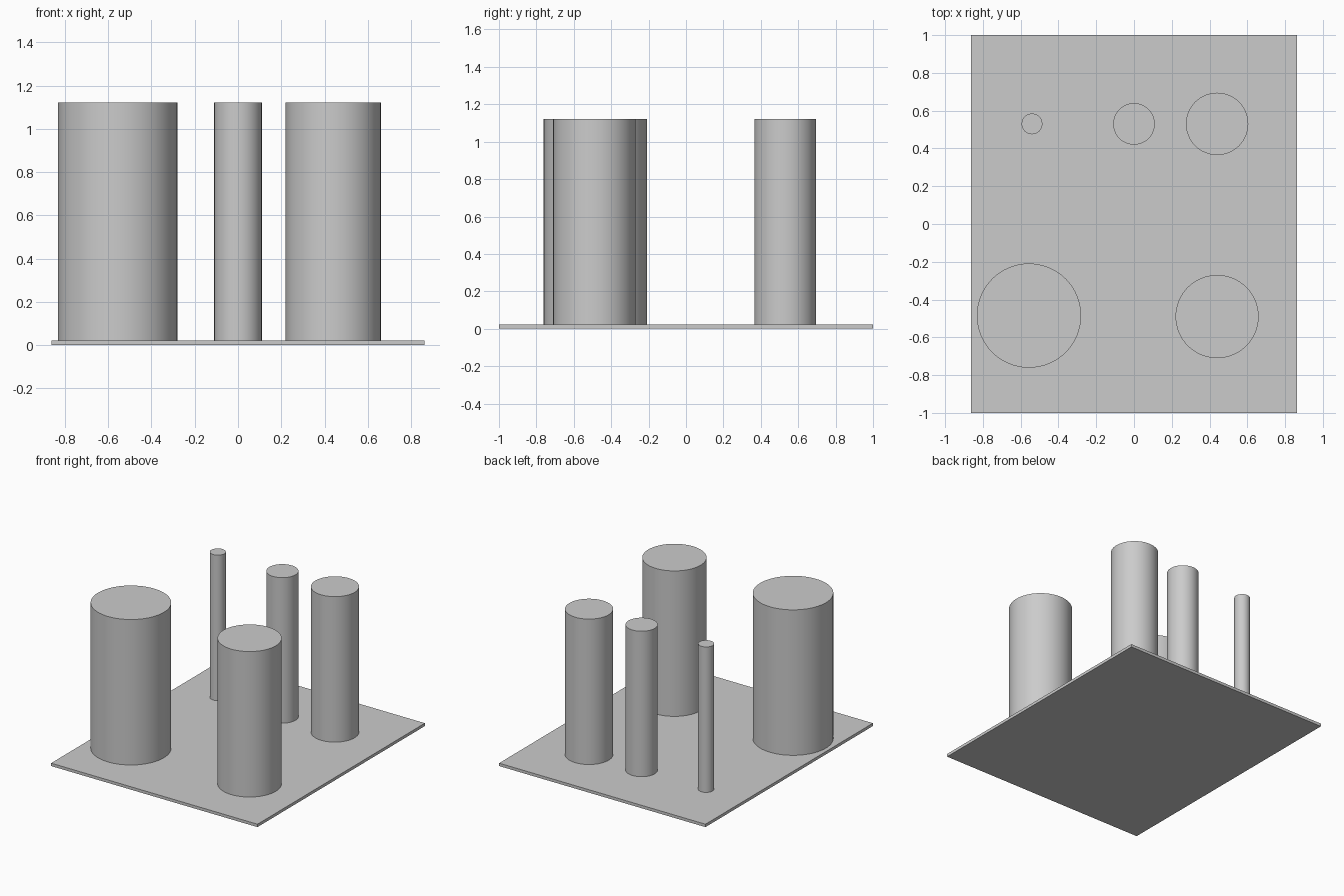
import bpy
import math

cube = bpy.data.objects.get("Cube")
if cube:
    bpy.data.objects.remove(cube, do_unlink=True)

BASE_T = 0.022
TOP = 1.122

grey = bpy.data.materials.new("plain grey")
grey.use_nodes = True
color = (0.6, 0.6, 0.6, 1.0)
grey.diffuse_color = color
grey.node_tree.nodes["Principled BSDF"].inputs["Base Color"].default_value = color


def finish(name):
    obj = bpy.context.object
    obj.name = name
    obj.data.materials.append(grey)
    return obj


# Thin rectangular base plate
bpy.ops.mesh.primitive_cube_add(size=1, location=(0, 0, BASE_T / 2))
plate = finish("base_plate")
plate.scale = (1.726, 2.0, BASE_T)
bpy.ops.object.transform_apply(location=False, rotation=False, scale=True)

# Round posts of equal height: name, x, y, radius
posts = [
    ("back_right_post", -0.54, 0.53, 0.055),
    ("back_middle_post", 0.0, 0.53, 0.11),
    ("back_left_post", 0.44, 0.53, 0.165),
    ("front_left_post", 0.44, -0.49, 0.22),
    ("front_right_post", -0.556, -0.485, 0.276),
]
for name, x, y, radius in posts:
    bpy.ops.mesh.primitive_cylinder_add(
        vertices=64, radius=radius, depth=TOP - BASE_T,
        location=(x, y, (TOP + BASE_T) / 2))
    finish(name)
    bpy.ops.object.shade_smooth_by_angle(angle=math.radians(30))
